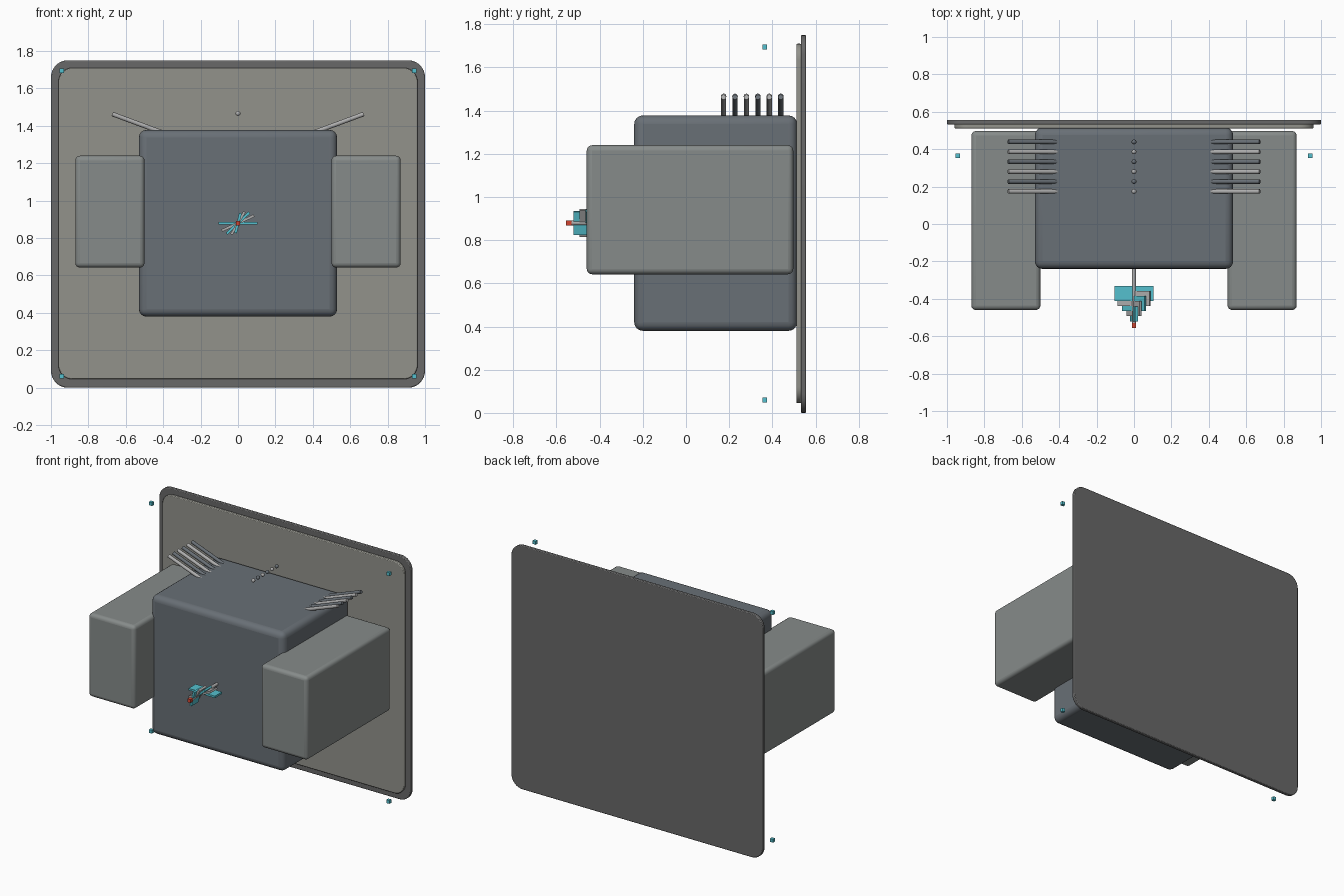
import bpy
import math
from mathutils import Vector

if "Cube" in bpy.data.objects:
    bpy.data.objects.remove(bpy.data.objects["Cube"])


def paint(name, r, g, b):
    m = bpy.data.materials.new(name)
    m.diffuse_color = (r, g, b, 1)
    m.use_nodes = True
    m.node_tree.nodes["Principled BSDF"].inputs["Base Color"].default_value = m.diffuse_color
    return m


DARK = paint("dark_steel", 0.14, 0.16, 0.18)
MID = paint("mid_steel", 0.24, 0.26, 0.255)
PANEL = paint("warm_panel", 0.29, 0.29, 0.26)
FRAME = paint("frame_grey", 0.14, 0.14, 0.14)
LIGHT = paint("light_metal", 0.42, 0.42, 0.42)
CYAN = paint("cyan", 0.09, 0.53, 0.62)
RED = paint("red", 0.65, 0.06, 0.03)


def box(name, lo, hi, mat, bevel=0.0, tilt=0.0):
    lo, hi = Vector(lo), Vector(hi)
    bpy.ops.mesh.primitive_cube_add(size=1, location=(lo + hi) / 2)
    ob = bpy.context.object
    ob.name = name
    ob.scale = hi - lo
    bpy.ops.object.transform_apply(location=False, rotation=False, scale=True)
    ob.rotation_euler.y = -tilt
    ob.data.materials.append(mat)
    if bevel:
        mod = ob.modifiers.new("round", "BEVEL")
        mod.width, mod.segments = bevel, 4
        bpy.ops.object.shade_smooth_by_angle(angle=math.radians(35))
    return ob


def plate(name, half_w, z0, z1, y0, y1, r, mat):
    # rounded rectangle outline extruded along y
    corners = [(half_w - r, z1 - r, 0), (r - half_w, z1 - r, 90),
               (r - half_w, z0 + r, 180), (half_w - r, z0 + r, 270)]
    ring = []
    for cx, cz, a0 in corners:
        for k in range(9):
            a = math.radians(a0 + k * 90 / 8)
            ring.append((cx + r * math.cos(a), cz + r * math.sin(a)))
    n = len(ring)
    verts = [(x, y, z) for y in (y0, y1) for x, z in ring]
    faces = [list(range(n)), list(range(2 * n - 1, n - 1, -1))]
    faces += [[i, i + n, (i + 1) % n + n, (i + 1) % n] for i in range(n)]
    me = bpy.data.meshes.new(name)
    me.from_pydata(verts, [], faces)
    ob = bpy.data.objects.new(name, me)
    bpy.context.collection.objects.link(ob)
    me.materials.append(mat)
    mod = ob.modifiers.new("edge", "BEVEL")
    mod.width, mod.segments = 0.005, 2
    mod.limit_method = "ANGLE"
    bpy.ops.object.select_all(action="DESELECT")
    ob.select_set(True)
    bpy.context.view_layer.objects.active = ob
    bpy.ops.object.shade_smooth_by_angle(angle=math.radians(35))


def rod(name, a, b, radius, mat):
    a, b = Vector(a), Vector(b)
    d = b - a
    bpy.ops.mesh.primitive_cylinder_add(vertices=16, radius=radius, depth=d.length,
                                        location=(a + b) / 2,
                                        rotation=d.to_track_quat("Z", "Y").to_euler())
    ob = bpy.context.object
    ob.name = name
    ob.data.materials.append(mat)
    bpy.ops.object.shade_smooth_by_angle(angle=math.radians(35))


# Back plate and inset panel
plate("back_plate", 1.0, 0.0, 1.75, 0.532, 0.557, 0.09, FRAME)
plate("inner_panel", 0.96, 0.045, 1.71, 0.511, 0.534, 0.075, PANEL)

# Main body and side boxes
box("main_body", (-0.53, -0.24, 0.38), (0.53, 0.515, 1.378), DARK, 0.04)
for s, side in ((-1, "left"), (1, "right")):
    x = sorted((s * 0.50, s * 0.87))
    box(side + "_pod", (x[0], -0.46, 0.642), (x[1], 0.497, 1.24), MID, 0.025)
    # Corner markers
    for z in (0.06, 1.695):
        box(side + "_marker", (s * 0.943 - 0.012, 0.354, z - 0.012),
            (s * 0.943 + 0.012, 0.376, z + 0.012), CYAN)

# Slanted rods with a row of beads between them
for i in range(6):
    y = 0.174 + 0.053 * i
    mat = DARK if i % 2 else LIGHT
    for s in (-1, 1):
        rod("slanted_rod", (s * 0.41, y, 1.366), (s * 0.672, y, 1.463), 0.012, mat)
    bpy.ops.mesh.primitive_uv_sphere_add(segments=16, ring_count=8, radius=0.013,
                                         location=(0, y, 1.466))
    bead = bpy.context.object
    bead.name = "bead"
    bead.data.materials.append(mat)
    bpy.ops.object.shade_smooth_by_angle()

# Front spindle with twisted, shrinking blades and a red tip
rod("spindle", (0, -0.23, 0.88), (0, -0.535, 0.88), 0.011, LIGHT)
blades = [(0.105, 0), (0.095, 25), (0.083, 43), (0.07, 60), (0.055, 76)]
for i, (half, angle) in enumerate(blades):
    front = -0.412 - 0.027 * i
    box("blade", (-half, front, 0.873), (half, front + 0.08, 0.887),
        LIGHT if i % 2 else CYAN, tilt=math.radians(angle))
box("spindle_tip", (-0.012, -0.556, 0.868), (0.012, -0.53, 0.892), RED)
